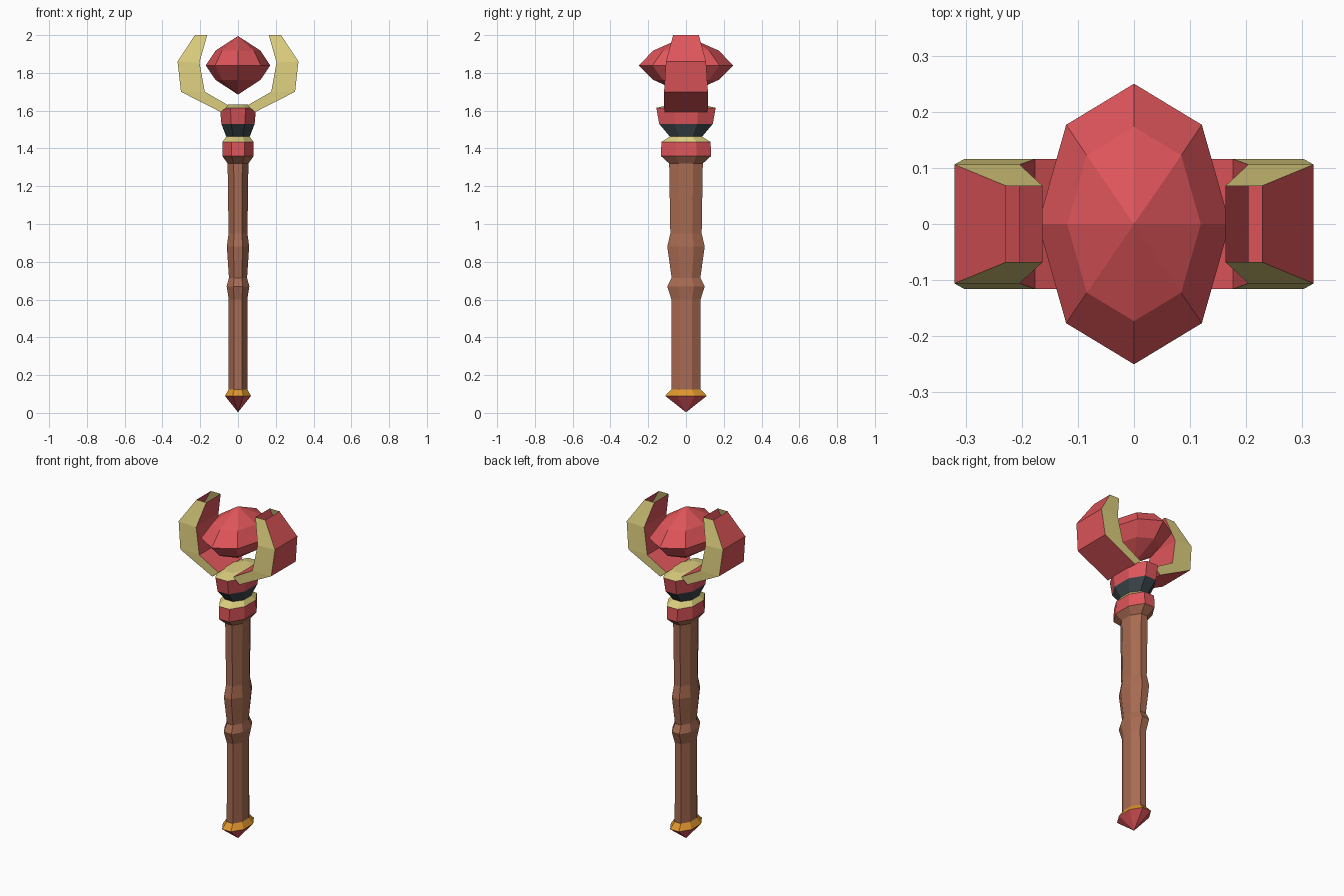
import bpy, bmesh, math

if "Cube" in bpy.data.objects:
    bpy.data.objects.remove(bpy.data.objects["Cube"])


def material(name, r, g, b):
    m = bpy.data.materials.new(name)
    lin = [((c / 255 + 0.055) / 1.055) ** 2.4 for c in (r, g, b)]
    m.diffuse_color = (*lin, 1)
    m.use_nodes = True
    m.node_tree.nodes["Principled BSDF"].inputs["Base Color"].default_value = m.diffuse_color
    return m


RED = material("ruby red", 222, 85, 90)
CREAM = material("pale gold", 220, 206, 126)
SLATE = material("dark slate", 60, 70, 76)
WOOD = material("brown wood", 168, 107, 82)
AMBER = material("amber", 222, 150, 45)


def finish(name, bm, *mats):
    bmesh.ops.recalc_face_normals(bm, faces=bm.faces[:])
    me = bpy.data.meshes.new(name)
    bm.to_mesh(me)
    bm.free()
    for m in mats:
        me.materials.append(m)
    ob = bpy.data.objects.new(name, me)
    bpy.context.collection.objects.link(ob)
    return ob


def lathe(name, mat, rings, turn=0.5, cap=False):
    """Eight-sided oval body; rings are (z, half width x, half width y)."""
    bm = bmesh.new()
    k = math.cos(math.pi / 8) if turn else 1
    loops = []
    for z, rx, ry in rings:
        if rx == 0:
            loops.append([bm.verts.new((0, 0, z))] * 8)
            continue
        angles = [(i + turn) * math.pi / 4 for i in range(8)]
        loops.append([bm.verts.new((rx / k * math.cos(a), ry / k * math.sin(a), z))
                      for a in angles])
    for lo, hi in zip(loops, loops[1:]):
        for i in range(8):
            j = (i + 1) % 8
            bm.faces.new(list(dict.fromkeys((lo[i], lo[j], hi[j], hi[i]))))
    if cap:
        for loop in (loops[0], loops[-1]):
            if loop[0] is not loop[1]:
                bm.faces.new(loop)
    return finish(name, bm, mat)


# Foot: pointed tip and amber ring
lathe("foot_tip", RED, [(0.003, 0, 0), (0.09, 0.069, 0.11)])
lathe("foot_ring", AMBER, [(0.09, 0.069, 0.11), (0.125, 0.049, 0.078)])

# Wooden shaft with two knots and a flared top
lathe("shaft", WOOD, [
    (0.12, 0.049, 0.078), (0.60, 0.049, 0.077), (0.67, 0.060, 0.099),
    (0.715, 0.048, 0.076), (0.88, 0.059, 0.099), (0.95, 0.050, 0.083),
    (1.32, 0.055, 0.089), (1.36, 0.083, 0.133)])

# Collar bands under the head
lathe("lower_collar", RED, [(1.36, 0.083, 0.133), (1.435, 0.082, 0.130)])
lathe("gold_band", CREAM, [(1.435, 0.082, 0.130), (1.462, 0.062, 0.085)])
lathe("slate_neck", SLATE, [(1.462, 0.062, 0.085), (1.53, 0.088, 0.142)])
lathe("upper_collar", RED, [(1.53, 0.088, 0.142), (1.615, 0.096, 0.157)])
lathe("collar_cap", CREAM, [(1.615, 0.096, 0.157), (1.632, 0.05, 0.085)], cap=True)

# Faceted gem
lathe("gem", RED, [
    (1.685, 0, 0), (1.763, 0.119, 0.173), (1.84, 0.171, 0.25),
    (1.918, 0.119, 0.173), (1.995, 0, 0)], turn=0)

# Claws: (outer x, outer z, inner x, inner z, half depth), hollow at the tip
CLAW = [(0.09, 1.592, 0.05, 1.628, 0.115), (0.302, 1.70, 0.176, 1.70, 0.116),
        (0.32, 1.86, 0.204, 1.855, 0.106), (0.228, 2.0, 0.163, 2.0, 0.068)]
for side, name in ((-1, "left_claw"), (1, "right_claw")):
    bm = bmesh.new()
    loops = [[bm.verts.new((side * x, y, z)) for x, y, z in
              ((ox, -d, oz), (ox, d, oz), (ix, d, iz), (ix, -d, iz))]
             for ox, oz, ix, iz, d in CLAW]
    bm.faces.new(loops[0])
    for lo, hi in zip(loops, loops[1:]):
        for i in range(4):
            j = (i + 1) % 4
            f = bm.faces.new((lo[i], lo[j], hi[j], hi[i]))
            f.material_index = i % 2  # front and back faces are gold
    finish(name, bm, RED, CREAM)
